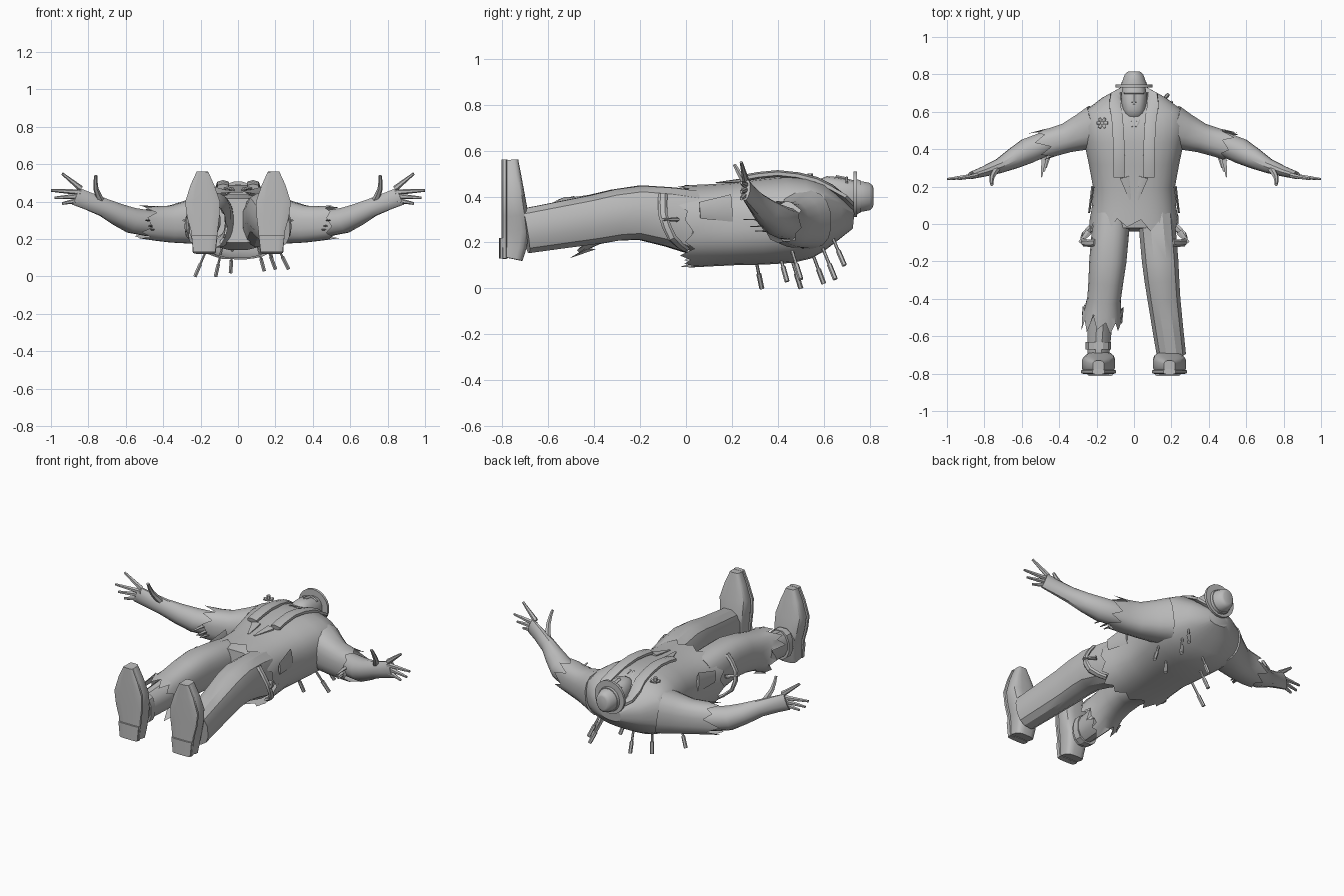
import bpy, bmesh, math, random
from mathutils import Vector

random.seed(4)
cube = bpy.data.objects.get("Cube")
if cube:
    bpy.data.objects.remove(cube, do_unlink=True)

shade = .5
grey = bpy.data.materials.new("plain grey")
grey.use_nodes = True
grey.diffuse_color = (shade, shade, shade, 1)
grey.node_tree.nodes["Principled BSDF"].inputs["Base Color"].default_value = grey.diffuse_color

parts = []
SIDES = (-1, 1)
ALONG_X, ALONG_Y, ALONG_Z = Vector((1, 0, 0)), Vector((0, 1, 0)), Vector((0, 0, 1))


def smoothed(keys):
    """Insert a curved midpoint between each pair of keys."""
    keys = [Vector(key) for key in keys]
    result = []
    for i, (a, b) in enumerate(zip(keys, keys[1:])):
        before, after = keys[max(i - 1, 0)], keys[min(i + 2, len(keys) - 1)]
        result += [a, (a + b) * .5 + (a + b - before - after) / 16]
    return result + [keys[-1]]


def superellipse(value, power):
    return math.copysign(abs(value) ** (2 / power), value)


def loft(name, keys, sides=12, power=2.5, up=ALONG_Z, jag=0, mirror=1):
    """Skin over rings of x, y, z, half width, half height; jag tears the last ring."""
    rings = smoothed(keys)
    centres = [Vector((ring[0] * mirror, ring[1], ring[2])) for ring in rings]
    last = len(rings) - 1
    bm = bmesh.new()
    loops = []
    for i, ring in enumerate(rings):
        tangent = (centres[min(i + 1, last)] - centres[max(i - 1, 0)]).normalized()
        height = (up - tangent * up.dot(tangent)).normalized()
        width = tangent.cross(height)
        loop = []
        for k in range(sides):
            angle = math.tau * (k + .5) / sides
            point = centres[i] + width * ring[3] * superellipse(math.cos(angle), power)
            point += height * ring[4] * superellipse(math.sin(angle), power)
            if jag and i == last:
                point += tangent * jag * (k % 2 - random.random())
            loop.append(bm.verts.new(point))
        loops.append(loop)
    for a, b in zip(loops, loops[1:]):
        for k in range(sides):
            n = (k + 1) % sides
            bm.faces.new((a[k], a[n], b[n], b[k]))
    bm.faces.new(loops[0])
    if not jag:
        bm.faces.new(loops[-1])
    bmesh.ops.recalc_face_normals(bm, faces=bm.faces)
    mesh = bpy.data.meshes.new(name)
    bm.to_mesh(mesh)
    bm.free()
    mesh.materials.append(grey)
    part = bpy.data.objects.new(name, mesh)
    bpy.context.collection.objects.link(part)
    parts.append(part)


def spine(name, keys, **options):
    """Loft on the centre plane, from rings of y, z, half width, half height."""
    loft(name, [(0, *key) for key in keys], **options)


def strip(name, points, width, height, tip=1, mirror=1, up=ALONG_Z):
    """Rod or band through points, tapering to the tip scale."""
    keys = []
    for i, point in enumerate(points):
        scale = 1 + (tip - 1) * i / (len(points) - 1)
        keys.append((*point, width * scale, height * scale))
    loft(name, keys, sides=6, power=2, up=up, mirror=mirror)


# Torso
spine("jacket", [(.73, .3, .07, .04), (.6, .31, .27, .15), (.45, .3, .27, .19),
                 (.2, .28, .22, .18), (0, .27, .24, .18)], sides=32, jag=.04)
spine("hips", [(.1, .29, .2, .15), (-.03, .3, .18, .12)], sides=16)
spine("neck", [(.54, .37, .08, .09), (.66, .38, .07, .07)])

# Head and face
spine("head", [(.57, .42, .04, .04), (.6, .42, .06, .07), (.68, .4, .07, .08),
               (.74, .4, .06, .07)], sides=14)
strip("nose", [(0, .7, .47), (0, .65, .48)], .014, .014)
for name, reach, y in (("brow", .05, .7), ("upper_lip", .03, .64), ("lower_lip", .03, .62)):
    strip(name, [(-reach, y, .46), (0, y, .48), (reach, y, .46)], .007, .008)

# Hat
spine("hat_brim", [(.73, .41, .1, .1), (.745, .41, .1, .1)], sides=20, power=2)
spine("hat_crown", [(.74, .4, .07, .07), (.8, .4, .05, .06), (.815, .4, .03, .04)],
      sides=20, power=2)
spine("hat_band", [(.74, .4, .072, .075), (.76, .4, .067, .073)], sides=20, power=2)

FINGER_TIPS = ((.94, .55), (1, .46), (.98, .42), (.94, .39))
SHOE = ((.18, -.76, .13, .06, .05), (.18, -.74, .25, .07, .06),
        (.19, -.75, .4, .09, .05), (.19, -.76, .56, .03, .03))

for m in SIDES:
    # Details on the head and chest
    strip("ear", [(.07, .64, .39), (.07, .7, .38)], .01, .02, mirror=m)
    strip("scarf_half", [(0, .72, .33), (.1, .68, .4), (.09, .57, .47), (.08, .4, .5),
                         (.08, .25, .48)], .035, .015, mirror=m)
    strip("shirt_collar", [(.05, .6, .44), (.01, .52, .49)], .02, .01, tip=.3, mirror=m)
    strip("waistcoat_point", [(.05, .25, .47), (.02, .13, .46)], .03, .01, tip=.2, mirror=m)
    strip("pocket_flap", [(.22, .2, .35), (.24, .06, .34)], .01, .06, tip=.6, mirror=m)

    # Arm in a torn sleeve
    loft("sleeve", [(.2, .52, .3, .12, .13), (.36, .46, .28, .08, .1), (.5, .42, .29, .08, .09)],
         sides=16, jag=.05, mirror=m)
    loft("forearm", [(.42, .45, .28, .06, .07), (.57, .39, .3, .07, .07),
                     (.72, .31, .37, .04, .05), (.87, .26, .43, .02, .05)],
         power=2, mirror=m)
    for drop in (.1, .12, .15):
        x, z = .4 + drop / 2, .15 + drop
        strip("sleeve_shred", [(x, .4, z), (x + .02, .4 - drop, z)], .02, .007,
              tip=.2, mirror=m)

    # Hand
    for k, (x, z) in enumerate(FINGER_TIPS):
        strip("finger", [(.84, .26, .47 - k * .02), (x, .24, z)], .015, .016,
              tip=.45, mirror=m)
    strip("thumb", [(.73, .3, .4), (.76, .25, .47), (.76, .21, .54)], .02, .02,
          tip=.4, mirror=m, up=ALONG_X)

    # Loose strap around the hip
    strip("hip_strap", [(.2, 0, .17), (.27, -.06, .22), (.27, -.1, .32), (.21, -.1, .41)],
          .01, .02, mirror=m, up=ALONG_Y)
    strip("strap_end", [(.24, -.04, .3), (.29, -.1, .3)], .02, .01, tip=.5, mirror=m)

    # Shoe, with a wider sole of the same outline and a heel
    loft("shoe", SHOE, sides=16, power=3.5, up=ALONG_Y, mirror=m)
    loft("sole", [(x, -.79, z, w * 1.05, .014) for x, y, z, w, h in SHOE],
         power=4, up=ALONG_Y, mirror=m)
    loft("heel", [(.18, -.8, .13, .06, .014), (.18, -.8, .22, .07, .014)],
         power=4, up=ALONG_Y, mirror=m)

# Trousers: whole on the left, torn below the right knee
thigh = [(.12, .03, .29, .1, .14), (.14, -.2, .33, .1, .12), (.16, -.4, .3, .09, .11)]
loft("left_trouser_leg", thigh + [(.2, -.7, .25, .08, .1)])
loft("right_trouser_leg", thigh + [(.17, -.5, .27, .11, .13)], sides=24, jag=.07, mirror=-1)
loft("right_shin", [(.16, -.38, .3, .07, .09), (.18, -.5, .27, .07, .09),
                    (.19, -.7, .26, .06, .08)], power=2, mirror=-1)
loft("right_sock_cuff", [(.19, -.63, .26, .07, .09), (.19, -.67, .26, .07, .09)], mirror=-1)

# Lapel flower
heart = Vector((-.17, .54, .47))
strip("flower_centre", [heart, heart + ALONG_Z * .03], .012, .012, up=ALONG_Y)
for k in range(6):
    angle = math.tau * k / 6
    outward = Vector((math.cos(angle), math.sin(angle), .3)) * .03
    strip("flower_petal", [heart, heart + outward], .014, .007, tip=.6)

# Spikes in the back, leaning outward, with thick grips
for x, y, z in ((-.23, .33, 0), (-.12, .5, 0), (-.04, .6, .02), (.14, .44, .03),
                (.2, .65, .04), (.27, .5, .04), (.18, .69, .1)):
    end = Vector((x, y, z))
    root = Vector((x * .7, y * .9, z + .16))
    strip("back_spike", [end, root], .007, .007, up=ALONG_Y)
    strip("spike_grip", [end, end.lerp(root, .4)], .011, .011, up=ALONG_Y)

bpy.ops.object.select_all(action="DESELECT")
for part in parts:
    part.select_set(True)
bpy.context.view_layer.objects.active = parts[0]
bpy.ops.object.shade_smooth_by_angle(angle=math.radians(32))
